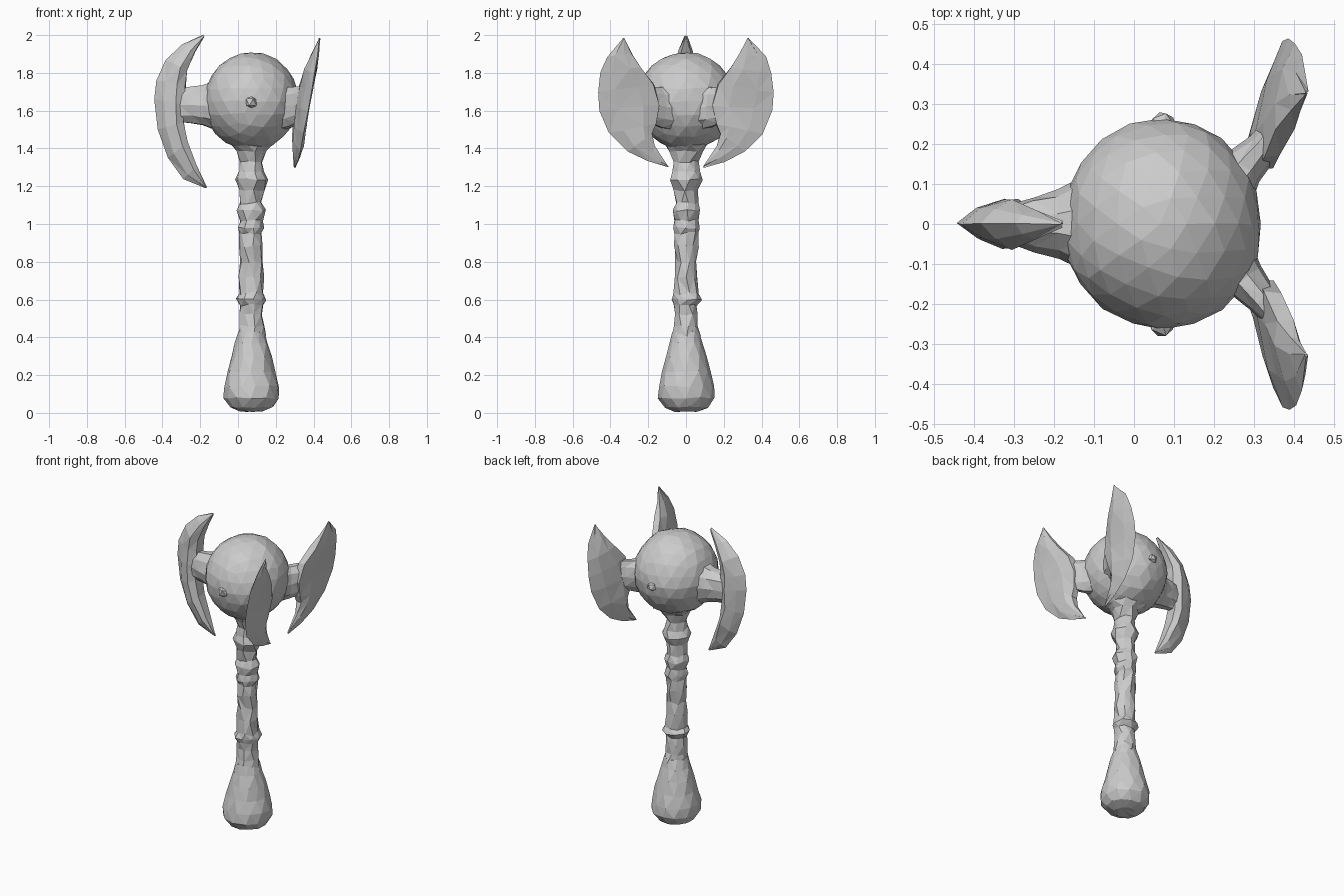
import bpy, bmesh, math, random
from mathutils import Vector

if "Cube" in bpy.data.objects:
    bpy.data.objects.remove(bpy.data.objects["Cube"])

random.seed(4)
AX = 0.07  # x of the shaft axis


def jitter(bm, a):
    for v in bm.verts:
        v.co += Vector([random.uniform(-a, a) for _ in range(3)])


def finish(bm, name):
    bmesh.ops.remove_doubles(bm, verts=bm.verts, dist=0.0005)
    bmesh.ops.triangulate(bm, faces=bm.faces)
    bmesh.ops.recalc_face_normals(bm, faces=bm.faces)
    me = bpy.data.meshes.new(name)
    bm.to_mesh(me)
    bm.free()
    ob = bpy.data.objects.new(name, me)
    bpy.context.collection.objects.link(ob)
    return ob


def loft(bm, rings):
    loops = [[bm.verts.new(p) for p in r] for r in rings]
    n = len(loops[0])
    for a, b in zip(loops, loops[1:]):
        for i in range(n):
            j = (i + 1) % n
            bm.faces.new((a[i], a[j], b[j], b[i]))
    bm.faces.new(loops[0][::-1])
    bm.faces.new(loops[-1])


def lathe(name, profile, sides, rough):
    rings = []
    for k, (r, z) in enumerate(profile):
        ring = []
        for i in range(sides):
            t = 2 * math.pi * (i + 0.3 * (k % 2)) / sides
            ring.append((AX + r * math.cos(t), r * math.sin(t), z))
        rings.append(ring)
    bm = bmesh.new()
    loft(bm, rings)
    jitter(bm, rough)
    return finish(bm, name)


def blade(name, outer, inner, h, place):
    """Crescent: sharp outer edge, thick spine, place(u, w, side) -> position."""
    rings = []
    n = len(outer) - 1
    for k, (o, i) in enumerate(zip(outer, inner)):
        o, i = Vector(o), Vector(i)
        t = h * min(1, 0.1 + 1.3 * math.sin(math.pi * k / n))
        ridge = o.lerp(i, 0.72)
        mid = o.lerp(i, 0.3)
        pts = [(o, 0), (mid, .6 * t), (ridge, t), (i, .6 * t),
               (i, -.6 * t), (ridge, -t), (mid, -.6 * t)]
        rings.append([place(p.x, p.y, s) for p, s in pts])
    bm = bmesh.new()
    loft(bm, rings)
    jitter(bm, 0.004)
    return finish(bm, name)


def neck(name, stations):
    """Stations: centre, half width, half height; runs away from the shaft."""
    d = Vector(stations[-1][0]) - Vector(stations[0][0])
    side = Vector((-d.y, d.x, 0)).normalized()
    rings = []
    for c, w, hh in stations:
        rings.append([Vector(c) + side * w * math.cos(i * math.pi / 5)
                      + Vector((0, 0, hh * math.sin(i * math.pi / 5)))
                      for i in range(10)])
    bm = bmesh.new()
    loft(bm, rings)
    jitter(bm, 0.004)
    return finish(bm, name)


# Pommel and grip
lathe("pommel", [(.06, .008), (.115, .03), (.148, .08), (.147, .14), (.128, .22),
                 (.107, .3), (.088, .37), (.07, .43)], 12, 0.004)
lathe("grip", [(.075, .40), (.066, .46), (.061, .52), (.062, .57), (.08, .60),
               (.066, .63), (.064, .72), (.056, .8), (.062, .88), (.06, .95),
               (.067, .98), (.06, 1.02), (.077, 1.07), (.06, 1.11), (.062, 1.18),
               (.088, 1.235), (.072, 1.28), (.064, 1.33), (.086, 1.385),
               (.12, 1.43)], 9, 0.007)

# Ball head
bm = bmesh.new()
bmesh.ops.create_icosphere(bm, subdivisions=3, radius=1)
for v in bm.verts:
    v.co = (AX + v.co.x * .25, v.co.y * .262, 1.65 + v.co.z * .26)
jitter(bm, 0.004)
finish(bm, "ball_head")

# Small studs on the front and back of the ball
for s, label in ((-1, "front"), (1, "back")):
    bm = bmesh.new()
    bmesh.ops.create_icosphere(bm, subdivisions=1, radius=.035)
    for v in bm.verts:
        v.co += Vector((AX, s * .248, 1.645))
    jitter(bm, 0.004)
    finish(bm, label + "_stud")

# Left blade, in the plane y = 0
blade("left_blade",
      [(-.18, 2.0), (-.30, 1.95), (-.38, 1.87), (-.43, 1.76), (-.445, 1.66),
       (-.425, 1.5), (-.37, 1.35), (-.29, 1.24), (-.17, 1.19)],
      [(-.18, 1.995), (-.23, 1.91), (-.272, 1.81), (-.28, 1.73), (-.28, 1.64),
       (-.29, 1.54), (-.265, 1.44), (-.22, 1.31), (-.165, 1.195)],
      .062, lambda u, w, s: (u, s, w))
neck("left_neck", [((-.12, 0, 1.63), .125, .135), ((-.19, 0, 1.63), .085, .11),
                   ((-.25, 0, 1.63), .068, .1), ((-.31, 0, 1.63), .05, .095)])

# Two swept blades on the right, mirrored in y
out_r = [(.33, 1.985), (.42, 1.885), (.455, 1.8), (.468, 1.7), (.455, 1.6),
         (.405, 1.48), (.31, 1.385), (.2, 1.33), (.09, 1.30)]
in_r = [(.325, 1.98), (.285, 1.9), (.24, 1.83), (.17, 1.74), (.14, 1.63),
        (.16, 1.53), (.18, 1.48), (.165, 1.41), (.095, 1.31)]
for m, label in ((1, "back"), (-1, "front")):
    def place(y, z, s, m=m):
        x = .385 + .15 * (y - .4) + .15 * (z - 1.7) + .25 * (z - 1.66) ** 2
        return (x - .01 + s, m * y, z)
    blade(label + "_right_blade", out_r, in_r, .034, place)
    neck(label + "_right_neck",
         [((.21, m * .08, 1.62), .10, .13), ((.275, m * .14, 1.62), .055, .11),
          ((.32, m * .19, 1.63), .04, .10), ((.355, m * .25, 1.64), .018, .09)])
